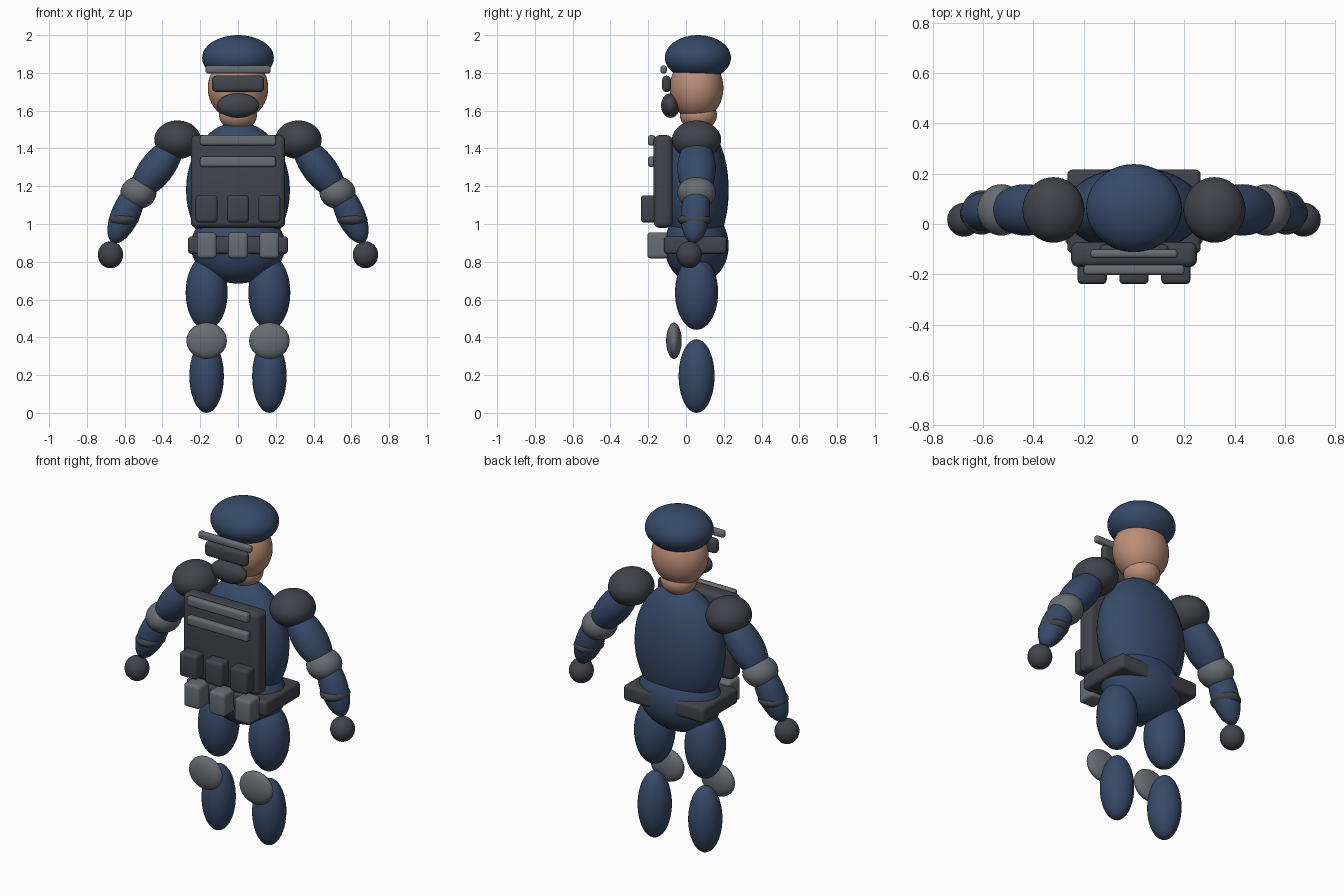
import bpy
import bmesh
from math import radians
from mathutils import Matrix, Euler, Vector

default = bpy.data.objects.get("Cube")
if default:
    bpy.data.objects.remove(default, do_unlink=True)


def make_material(name, rgb):
    mat = bpy.data.materials.new(name)
    mat.use_nodes = True
    color = (*rgb, 1.0)
    mat.diffuse_color = color
    mat.node_tree.nodes["Principled BSDF"].inputs["Base Color"].default_value = color
    return mat


NAVY = make_material("navy cloth", (0.038, 0.068, 0.14))
SKIN = make_material("skin", (0.50, 0.27, 0.185))
DARK = make_material("dark armour", (0.053, 0.057, 0.069))
GREY = make_material("grey webbing", (0.138, 0.152, 0.170))


def finish(name, bm, mat):
    mesh = bpy.data.meshes.new(name)
    bm.to_mesh(mesh)
    bm.free()
    mesh.materials.append(mat)
    mesh.shade_smooth()
    mesh.set_sharp_from_angle(angle=radians(40))
    obj = bpy.data.objects.new(name, mesh)
    bpy.context.collection.objects.link(obj)
    return obj


def ellipsoid(name, center, radii, mat, tilt=(0, 0, 0)):
    bm = bmesh.new()
    bmesh.ops.create_uvsphere(bm, u_segments=40, v_segments=24, radius=1)
    turn = Euler([radians(a) for a in tilt]).to_matrix().to_4x4()
    shape = Matrix.Translation(Vector(center)) @ turn @ Matrix.Diagonal((*radii, 1))
    bmesh.ops.transform(bm, matrix=shape, verts=bm.verts)
    return finish(name, bm, mat)


def rounded_box(name, center, size, bevel, mat):
    bm = bmesh.new()
    bmesh.ops.create_cube(bm, size=1)
    shape = Matrix.Translation(Vector(center)) @ Matrix.Diagonal((*size, 1))
    bmesh.ops.transform(bm, matrix=shape, verts=bm.verts)
    bmesh.ops.bevel(bm, geom=bm.edges[:], offset=bevel, segments=4,
                    profile=0.5, affect='EDGES')
    return finish(name, bm, mat)


MID = 0.056  # depth of the body's centre line

# Head and headgear
ellipsoid("neck", (0, MID + 0.01, 1.575), (0.1, 0.098, 0.08), SKIN)
ellipsoid("head", (0, MID, 1.72), (0.16, 0.142, 0.17), SKIN)
ellipsoid("cap", (0, 0.063, 1.88), (0.19, 0.175, 0.12), NAVY)
rounded_box("cap_band", (0, -0.118, 1.818), (0.345, 0.034, 0.042), 0.014, GREY)
rounded_box("goggles", (0, -0.103, 1.742), (0.275, 0.046, 0.086), 0.021, DARK)
ellipsoid("face_mask", (0, -0.082, 1.627), (0.112, 0.05, 0.065), DARK)

# Trunk
ellipsoid("torso", (0, MID, 1.18), (0.275, 0.17, 0.36), NAVY)
ellipsoid("pelvis", (0, MID, 0.885), (0.25, 0.17, 0.2), NAVY)

# Vest, belt and pouches
rounded_box("vest_plate", (0, -0.121, 1.225), (0.5, 0.1, 0.49), 0.03, DARK)
for label, z in (("upper", 1.443), ("lower", 1.33)):
    rounded_box(label + "_vest_strap", (0, -0.182, z), (0.4, 0.04, 0.054), 0.013, GREY)
rounded_box("belt", (0, 0.05, 0.888), (0.53, 0.332, 0.094), 0.02, DARK)
for label, x in (("right", -0.166), ("middle", 0), ("left", 0.166)):
    rounded_box(label + "_vest_pouch", (x, -0.195, 1.08), (0.116, 0.088, 0.144), 0.018, DARK)
    rounded_box(label + "_belt_pouch", (x, -0.15, 0.887), (0.104, 0.11, 0.138), 0.018, GREY)

# Arms and legs
for side, s in (("left", 1), ("right", -1)):
    ellipsoid(side + "_shoulder_pad", (s * 0.32, MID, 1.446), (0.123, 0.13, 0.102), DARK)
    ellipsoid(side + "_upper_arm", (s * 0.43, MID, 1.295), (0.09, 0.102, 0.19), NAVY,
              (0, -s * 38, 0))
    ellipsoid(side + "_elbow_pad", (s * 0.527, MID, 1.166), (0.095, 0.102, 0.085), GREY)
    ellipsoid(side + "_forearm", (s * 0.592, 0.05, 1.06), (0.076, 0.077, 0.175), NAVY,
              (-4, -s * 24, 0))
    ellipsoid(side + "_wrist_guard", (s * 0.605, 0.046, 1.022), (0.08, 0.088, 0.04), DARK)
    ellipsoid(side + "_hand", (s * 0.675, 0.017, 0.837), (0.067, 0.067, 0.071), DARK)
    ellipsoid(side + "_thigh", (s * 0.166, MID, 0.637), (0.111, 0.114, 0.197), NAVY)
    ellipsoid(side + "_knee_pad", (s * 0.166, -0.064, 0.382), (0.107, 0.041, 0.096), GREY)
    ellipsoid(side + "_lower_leg", (s * 0.166, MID, 0.195), (0.091, 0.095, 0.195), NAVY)
